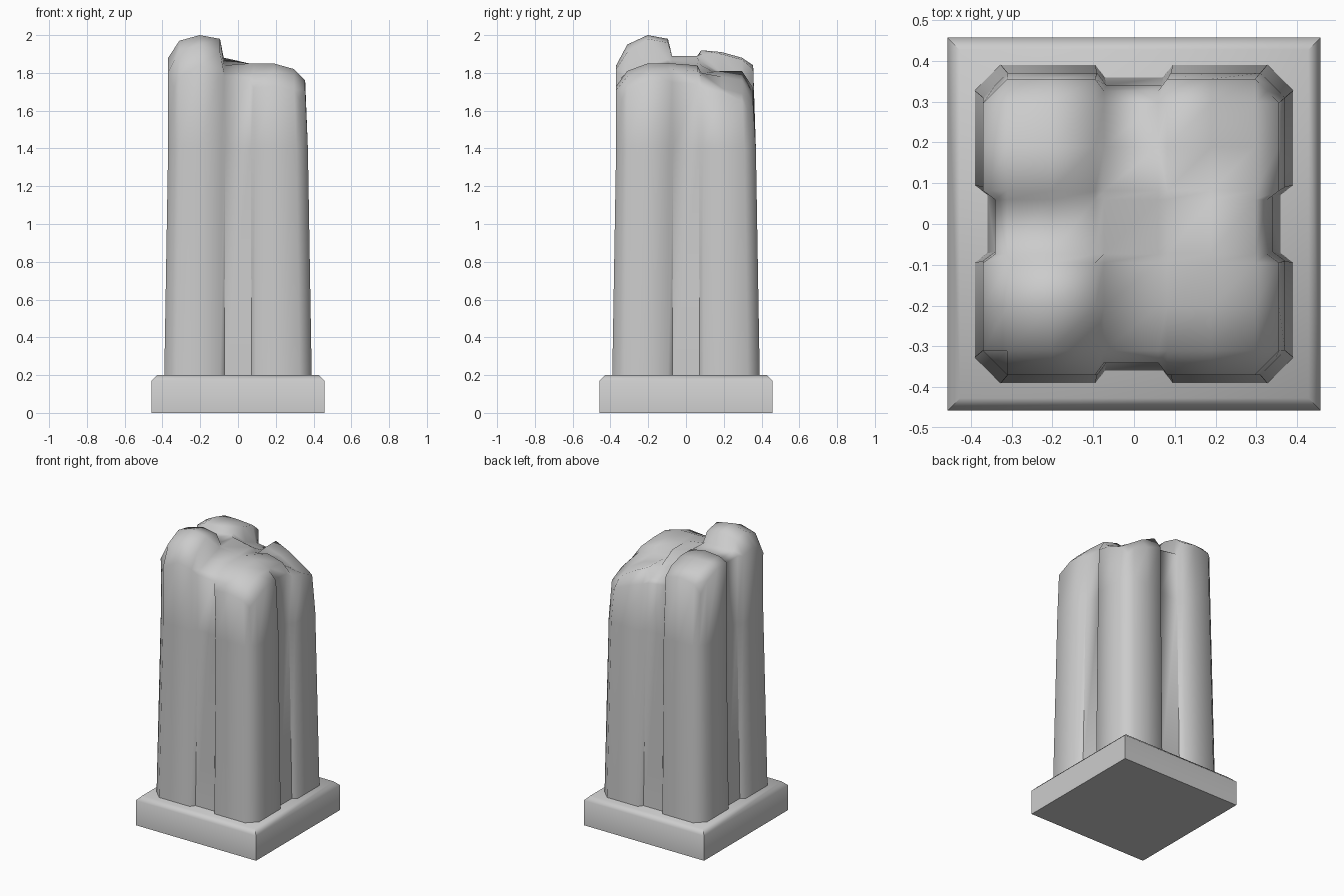
import bpy, bmesh, math

cube = bpy.data.objects.get("Cube")
if cube:
    bpy.data.objects.remove(cube, do_unlink=True)

stone = bpy.data.materials.new("grey_stone")
stone.use_nodes = True
GREY = (0.6, 0.6, 0.6, 1)
stone.diffuse_color = GREY
stone.node_tree.nodes["Principled BSDF"].inputs["Base Color"].default_value = GREY


def finish(bm, name):
    bmesh.ops.recalc_face_normals(bm, faces=bm.faces)
    mesh = bpy.data.meshes.new(name)
    bm.to_mesh(mesh)
    bm.free()
    mesh.materials.append(stone)
    obj = bpy.data.objects.new(name, mesh)
    bpy.context.collection.objects.link(obj)
    return obj


def bridge(bm, low, high):
    for i in range(len(low)):
        j = (i + 1) % len(low)
        bm.faces.new((low[i], low[j], high[j], high[i]))


# Plinth: square block with a mitred chamfer round the top
bm = bmesh.new()
rings = []
for half, z in ((0.457, 0), (0.457, 0.17), (0.427, 0.2)):
    rings.append([bm.verts.new((sx * half, sy * half, z))
                  for sx, sy in ((-1, -1), (1, -1), (1, 1), (-1, 1))])
bridge(bm, rings[0], rings[1])
bridge(bm, rings[1], rings[2])
bm.faces.new(rings[0])
bm.faces.new(rings[2])
plinth = finish(bm, "plinth")
bpy.ops.object.select_all(action='DESELECT')
plinth.select_set(True)
bpy.context.view_layer.objects.active = plinth
bpy.ops.object.shade_smooth_by_angle(angle=math.radians(50))

# Column plan: four piers with chamfered corners and a groove between each pair
HALF = 0.37
STEPS = [-HALF, -0.31, -0.2, -0.09, -0.068, 0.068, 0.09, 0.2, 0.31, HALF]
N = len(STEPS)
LAST = N - 1
GROOVE = (4, 5)
# Broken top, height in hundredths: one row per x step, front to back
TOP = (
    (172, 180, 188, 186, 186, 186, 188, 188, 184, 175),
    (178, 192, 197, 195, 189, 189, 191, 191, 188, 182),
    (184, 195, 200, 198, 189, 188, 192, 191, 188, 184),
    (182, 191, 198, 196, 189, 189, 190, 190, 187, 182),
    (178, 180, 184, 187, 187, 188, 186, 180, 176, 174),
    (177, 180, 185, 185, 185, 185, 184, 178, 174, 172),
    (172, 180, 185, 185, 185, 182, 180, 181, 181, 172),
    (173, 181, 185, 185, 185, 184, 180, 178, 176, 168),
    (171, 178, 182, 182, 182, 181, 178, 172, 169, 163),
    (166, 171, 176, 176, 175, 174, 172, 170, 165, 160),
)


def plan(i, j):
    x, y = STEPS[i], STEPS[j]
    edge_x, edge_y = i in (0, LAST), j in (0, LAST)
    if edge_x and edge_y:
        return x * 0.92, y * 0.92
    if edge_x and j in GROOVE:
        x *= 0.92
    if edge_y and i in GROOVE:
        y *= 0.92
    return x, y


bm = bmesh.new()
# Rubble cap, leaning slightly to the front right corner
cap = {}
for i in range(N):
    for j in range(N):
        x, y = plan(i, j)
        cap[i, j] = bm.verts.new((x * 0.98 - 0.007, y * 0.98 - 0.007, TOP[i][j] / 100))
for i in range(LAST):
    for j in range(LAST):
        bm.faces.new((cap[i, j], cap[i + 1, j], cap[i + 1, j + 1], cap[i, j + 1]))

# Tapered shaft below the rim
rim = ([(i, 0) for i in range(LAST)] + [(LAST, j) for j in range(LAST)]
       + [(i, LAST) for i in range(LAST, 0, -1)] + [(0, j) for j in range(LAST, 0, -1)])


def shaft_ring(scale, z):
    return [bm.verts.new((plan(i, j)[0] * scale, plan(i, j)[1] * scale, z)) for i, j in rim]


foot = shaft_ring(1.055, 0.19)
shoulder = shaft_ring(1.0, 1.4)
bridge(bm, foot, shoulder)
bridge(bm, shoulder, [cap[k] for k in rim])
bm.faces.new(foot)

# Smooth shading, with crisp inner corners in the grooves
for face in bm.faces:
    face.smooth = True
for k, (i, j) in enumerate(rim):
    if i in GROOVE or j in GROOVE:
        bm.edges.get((foot[k], shoulder[k])).smooth = False
for edge in bm.edges:
    if all(v in foot for v in edge.verts):
        edge.smooth = False
finish(bm, "broken_column")
